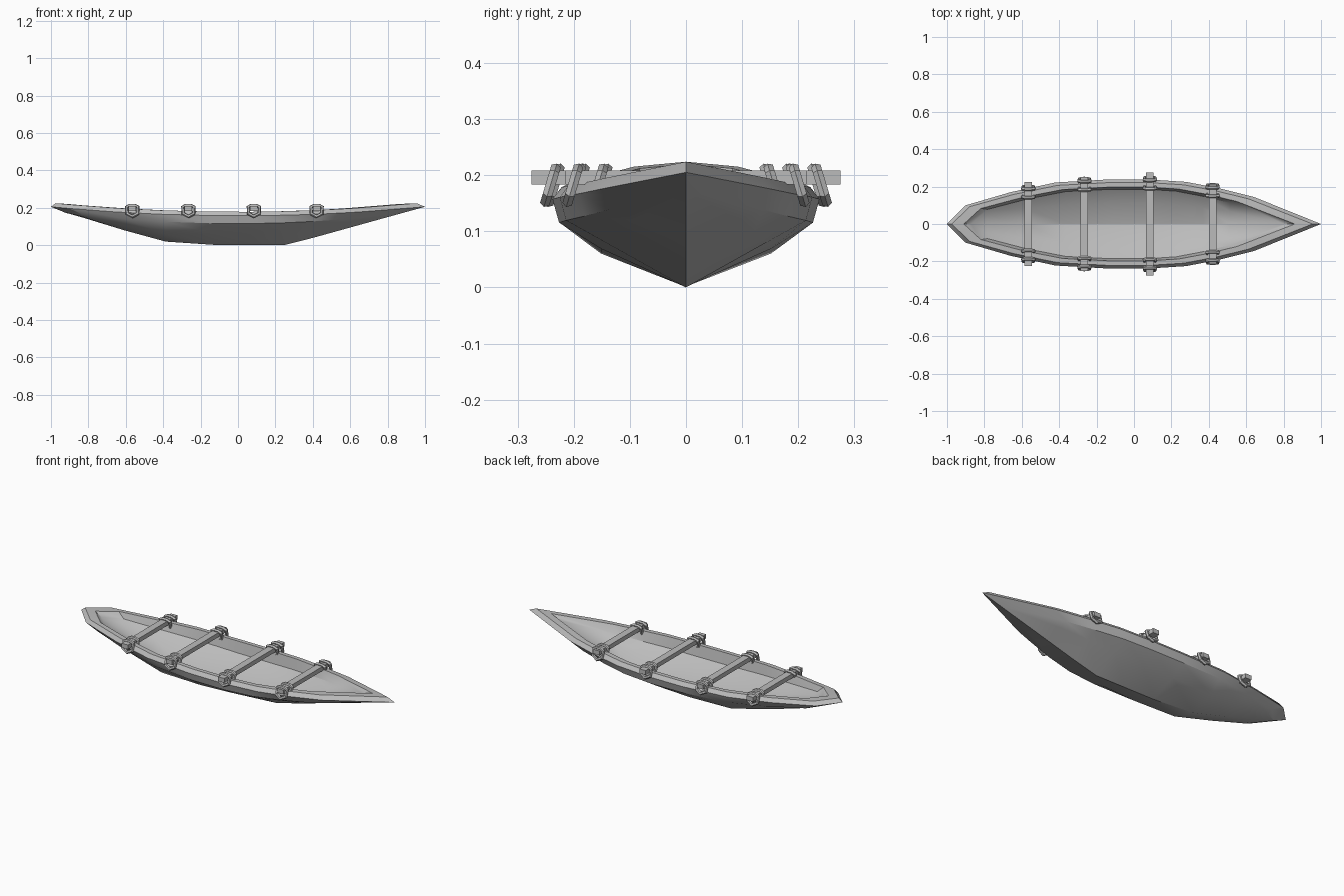
import bpy, bmesh
from mathutils import Vector

if "Cube" in bpy.data.objects:
    bpy.data.objects.remove(bpy.data.objects["Cube"])

grey = bpy.data.materials.new("weathered_grey")
grey.use_nodes = True
COLOUR = (0.5, 0.5, 0.5, 1)
grey.diffuse_color = COLOUR
grey.node_tree.nodes["Principled BSDF"].inputs["Base Color"].default_value = COLOUR


def finish(name, bm, smooth=None):
    bmesh.ops.remove_doubles(bm, verts=bm.verts, dist=0.0005)
    bmesh.ops.recalc_face_normals(bm, faces=bm.faces)
    mesh = bpy.data.meshes.new(name)
    bm.to_mesh(mesh)
    bm.free()
    mesh.materials.append(grey)
    obj = bpy.data.objects.new(name, mesh)
    bpy.context.collection.objects.link(obj)
    if smooth:
        bpy.ops.object.select_all(action="DESELECT")
        obj.select_set(True)
        bpy.context.view_layer.objects.active = obj
        bpy.ops.object.shade_smooth_by_angle(angle=smooth)
    return obj


def interp(points, x):
    """Piecewise linear value at x."""
    if x <= points[0][0]:
        return points[0][1]
    for (x0, v0), (x1, v1) in zip(points, points[1:]):
        if x <= x1:
            return v0 + (v1 - v0) * (x - x0) / (x1 - x0)
    return points[-1][1]


# Half-breadth of the hull, blunt bow at -x and sharp stern at +x
BREADTH = [(-1, 0), (-0.9, 0.1), (-0.66, 0.17), (-0.42, 0.222), (-0.14, 0.238),
           (0.08, 0.238), (0.28, 0.225), (0.46, 0.19), (0.64, 0.145), (1, 0)]
KEEL = [(-0.92, 0.175), (-0.42, 0.022), (-0.2, 0.002), (0.26, 0), (0.88, 0.172)]
FLOOR = [(-0.87, 0.195), (-0.5, 0.06), (-0.15, 0.035), (0.3, 0.035), (0.8, 0.195)]
BULGE = [(-1, 0), (-0.42, 0.03), (-0.14, 0.018), (0.28, 0)]


def rail(t, left, right, width, mid, rise):
    """Point on a lengthwise line of the hull."""
    return Vector((t * (right if t > 0 else left), interp(BREADTH, t) * width,
                   mid + rise * t * t))


def half_section(t):
    chine = rail(t, 0.92, 0.88, 0.95, 0.115, 0.057)
    wall = rail(t, 0.87, 0.8, 0.78, 0.115, 0.08)
    keel = Vector((chine.x, 0, interp(KEEL, chine.x)))
    floor = Vector((wall.x, 0, interp(FLOOR, wall.x)))
    bilge = keel.lerp(chine, 0.67)
    inner_bilge = floor.lerp(wall, 0.6)
    if abs(t) < 1:
        bilge.z -= interp(BULGE, t)
        inner_bilge.z -= 0.02 * (1 - t * t)
    return [keel, bilge, chine,
            rail(t, 1, 1, 1, 0.157, 0.048),
            rail(t, 0.975, 0.955, 0.93, 0.178, 0.046),
            rail(t, 0.91, 0.86, 0.83, 0.178, 0.042),
            wall, inner_bilge, floor]


# Hull shell: outside, gunwale and inside in one loft
bm = bmesh.new()
rings = []
for t, _ in BREADTH:
    half = half_section(t)
    other = [Vector((p.x, -p.y, p.z)) for p in reversed(half[1:-1])]
    rings.append([bm.verts.new(p) for p in half + other])
for a, b in zip(rings, rings[1:]):
    for i in range(len(a)):
        j = (i + 1) % len(a)
        bm.faces.new((a[i], a[j], b[j], b[i]))
finish("hull", bm, 0.5)


def tube_loop(bm, path, radius, sides=6):
    """Closed tube around a planar loop of points."""
    centre = sum(path, Vector()) / len(path)
    axis = (path[0] - centre).cross(path[1] - centre).normalized()
    profile = []
    for k, p in enumerate(path):
        out = (p - centre).normalized()
        spin = Vector((radius, 0, 0))
        ring = []
        for s in range(sides):
            angle = 6.28319 * s / sides
            c = Vector((spin.x, 0)).to_2d()
            from math import cos, sin
            ring.append(bm.verts.new(p + out * c.x * cos(angle) + axis * radius * sin(angle)))
        profile.append(ring)
    for k, a in enumerate(profile):
        b = profile[(k + 1) % len(profile)]
        for i in range(sides):
            j = (i + 1) % sides
            bm.faces.new((a[i], a[j], b[j], b[i]))


# Outline of one lashing around a thwart: x offset and height
LOOP = [(-0.012, 0.212), (0.012, 0.212), (0.03, 0.204), (0.028, 0.168),
        (0.0, 0.153), (-0.028, 0.168), (-0.03, 0.204)]

THWARTS = [("bow", -0.565, 0.225), ("fore", -0.265, 0.25),
           ("aft", 0.085, 0.275), ("stern", 0.42, 0.215)]

for label, x, reach in THWARTS:
    # Thwart
    bm = bmesh.new()
    bmesh.ops.create_cube(bm, size=1)
    for v in bm.verts:
        v.co = Vector((x + v.co.x * 0.04, v.co.y * 2 * reach, 0.196 + v.co.z * 0.025))
    finish(label + "_thwart", bm)
    # Pair of rope lashings at each end, leaning outward at the bottom
    edge = interp(BREADTH, x)
    for side, sign in (("left", 1), ("right", -1)):
        bm = bmesh.new()
        for y in (edge - 0.005, edge - 0.05):
            path = [Vector((x + dx, sign * (y + (0.212 - z) * 0.3), z)) for dx, z in LOOP]
            tube_loop(bm, path, 0.01)
        finish(f"{label}_{side}_lashing", bm, 0.5)
